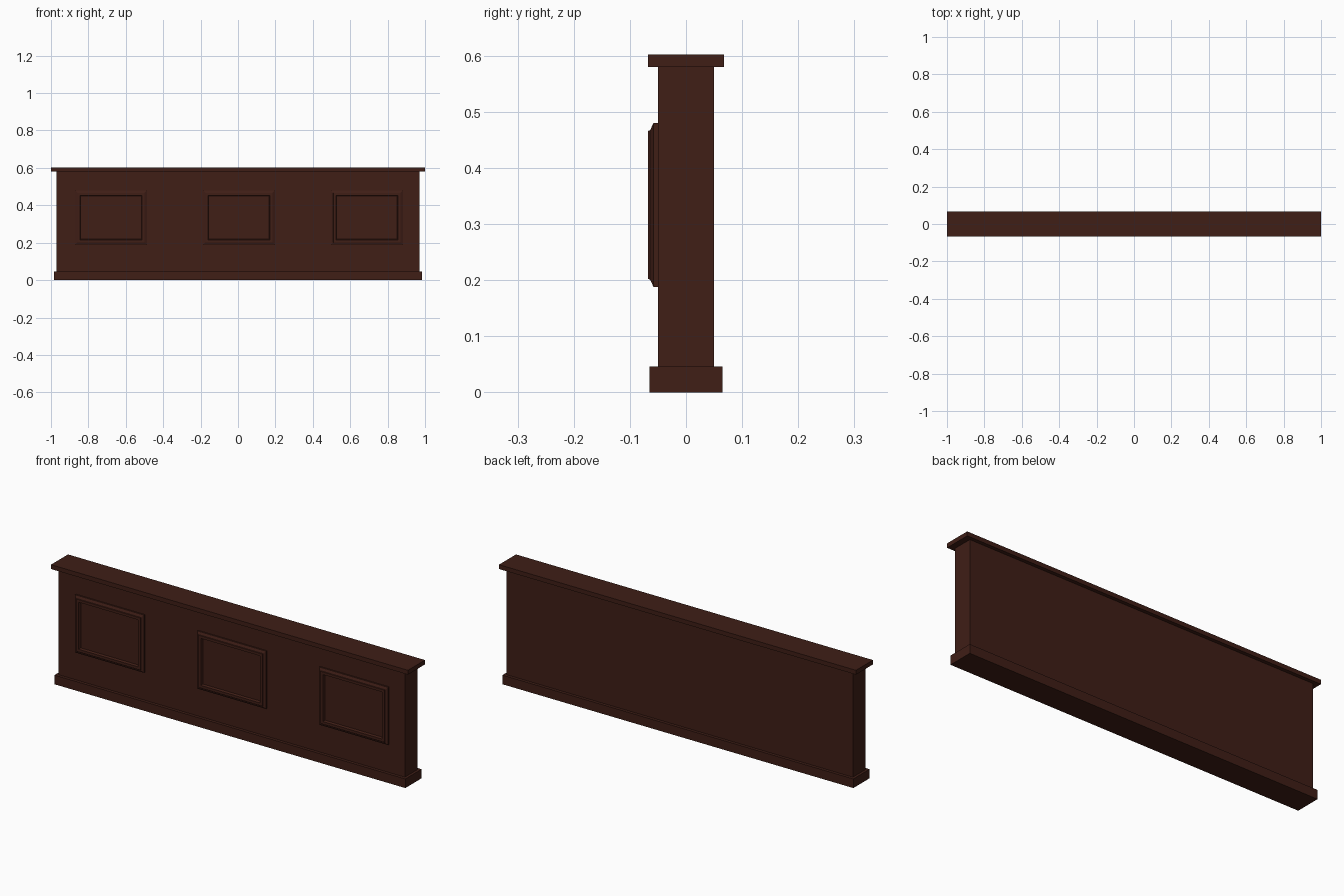
import bpy, bmesh

if "Cube" in bpy.data.objects:
    bpy.data.objects.remove(bpy.data.objects["Cube"])

wood = bpy.data.materials.new("dark_wood")
wood.diffuse_color = (0.05, 0.013, 0.008, 1)
wood.use_nodes = True
wood.node_tree.nodes["Principled BSDF"].inputs["Base Color"].default_value = wood.diffuse_color


def finish(name, bm):
    bmesh.ops.recalc_face_normals(bm, faces=bm.faces)
    me = bpy.data.meshes.new(name)
    bm.to_mesh(me)
    bm.free()
    me.materials.append(wood)
    ob = bpy.data.objects.new(name, me)
    bpy.context.collection.objects.link(ob)
    return ob


def box(name, hx, hy, z0, z1):
    bm = bmesh.new()
    bmesh.ops.create_cube(bm, size=1)
    for v in bm.verts:
        v.co = (v.co.x * 2 * hx, v.co.y * 2 * hy, (z0 + z1) / 2 + v.co.z * (z1 - z0))
    return finish(name, bm)


def panel(name, cx):
    # moulding section: (inset from outer edge, y)
    section = [(0, -0.05), (0, -0.058), (0.013, -0.064), (0.014, -0.068),
               (0.027, -0.068), (0.031, -0.057)]
    hx, z0, z1 = 0.193, 0.188, 0.48
    bm = bmesh.new()
    rings = []
    for d, y in section:
        rings.append([bm.verts.new((cx + sx * (hx - d), y, z))
                      for sx, z in ((-1, z0 + d), (1, z0 + d), (1, z1 - d), (-1, z1 - d))])
    for a, b in zip(rings, rings[1:]):
        for i in range(4):
            j = (i + 1) % 4
            bm.faces.new((a[i], a[j], b[j], b[i]))
    bm.faces.new(rings[-1])        # recessed field
    bm.faces.new(rings[0][::-1])   # back against the wall
    return finish(name, bm)


# Main slab, plinth and cap
box("wall_body", 0.97, 0.05, 0.046, 0.58)
box("base_plinth", 0.983, 0.065, 0.0, 0.046)
box("top_cap", 1.0, 0.068, 0.58, 0.602)

# Three moulded panels on the front
for n, cx in (("left", -0.679), ("middle", 0.005), ("right", 0.689)):
    panel(n + "_panel", cx)
